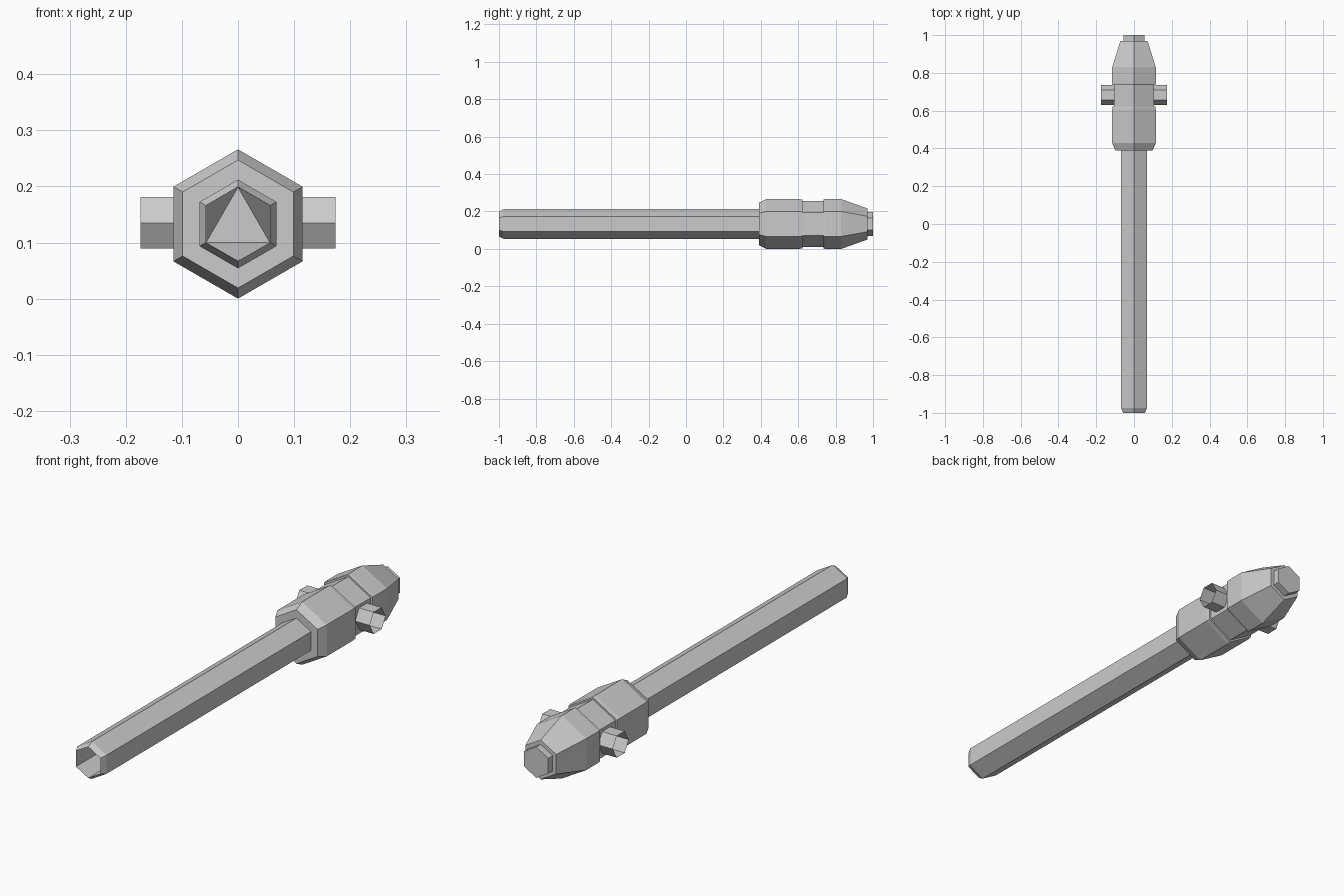
import bpy, bmesh, math

if "Cube" in bpy.data.objects:
    bpy.data.objects.remove(bpy.data.objects["Cube"])

ZC = 0.133  # height of the long axis


def finish(name, bm, recalc=True):
    if recalc:
        bmesh.ops.recalc_face_normals(bm, faces=bm.faces[:])
    me = bpy.data.meshes.new(name)
    bm.to_mesh(me)
    bm.free()
    ob = bpy.data.objects.new(name, me)
    bpy.context.collection.objects.link(ob)
    return ob


def ring(bm, y, r):
    """Hexagon across the y axis with a corner pointing up."""
    return [bm.verts.new((r * math.cos(math.radians(30 + 60 * i)), y,
                          ZC + r * math.sin(math.radians(30 + 60 * i)))) for i in range(6)]


def bridge(bm, a, b):
    for i in range(6):
        j = (i + 1) % 6
        bm.faces.new((a[i], a[j], b[j], b[i]))


def hex_loft(name, profile, cap_start=True):
    bm = bmesh.new()
    rings = [ring(bm, y, r) for y, r in profile]
    for a, b in zip(rings, rings[1:]):
        bridge(bm, a, b)
    if cap_start:
        bm.faces.new(rings[0])
    bm.faces.new(rings[-1])
    return finish(name, bm)


# Barrel with chamfered muzzle and a bore ending in a three-sided point
bm = bmesh.new()
rings = [ring(bm, y, r) for y, r in
         ((0.40, 0.079), (-0.975, 0.079), (-1.0, 0.066), (-0.70, 0.0655))]
for a, b in zip(rings, rings[1:]):
    bridge(bm, a, b)
bm.faces.new(rings[0])
end = rings[-1]
for i in (1, 3, 5):
    end[i].co.y = -0.62
    bm.faces.new((end[i], end[(i + 1) % 6], end[(i + 2) % 6]))
bm.faces.new((end[1], end[3], end[5]))
finish("barrel", bm)

# Housing: front collar, recessed sleeve, tapered tail and end plug
hex_loft("front_collar", [(0.39, 0.114), (0.428, 0.133), (0.605, 0.133), (0.622, 0.130)])
hex_loft("middle_sleeve", [(0.61, 0.122), (0.75, 0.122)])
hex_loft("tapered_tail", [(0.735, 0.131), (0.745, 0.133), (0.83, 0.133), (0.97, 0.083)])
hex_loft("end_plug", [(0.96, 0.065), (1.0, 0.065)])

# Open six-sided side pins, flat on top
for side, name in ((1, "right_pin"), (-1, "left_pin")):
    bm = bmesh.new()
    loops = []
    for x in (0.09, 0.174):
        loops.append([bm.verts.new((side * x, 0.684 + 0.053 * math.cos(math.radians(60 * i)),
                                    0.135 + 0.053 * math.sin(math.radians(60 * i))))
                      for i in range(6)])
    bridge(bm, *loops)
    finish(name, bm)
